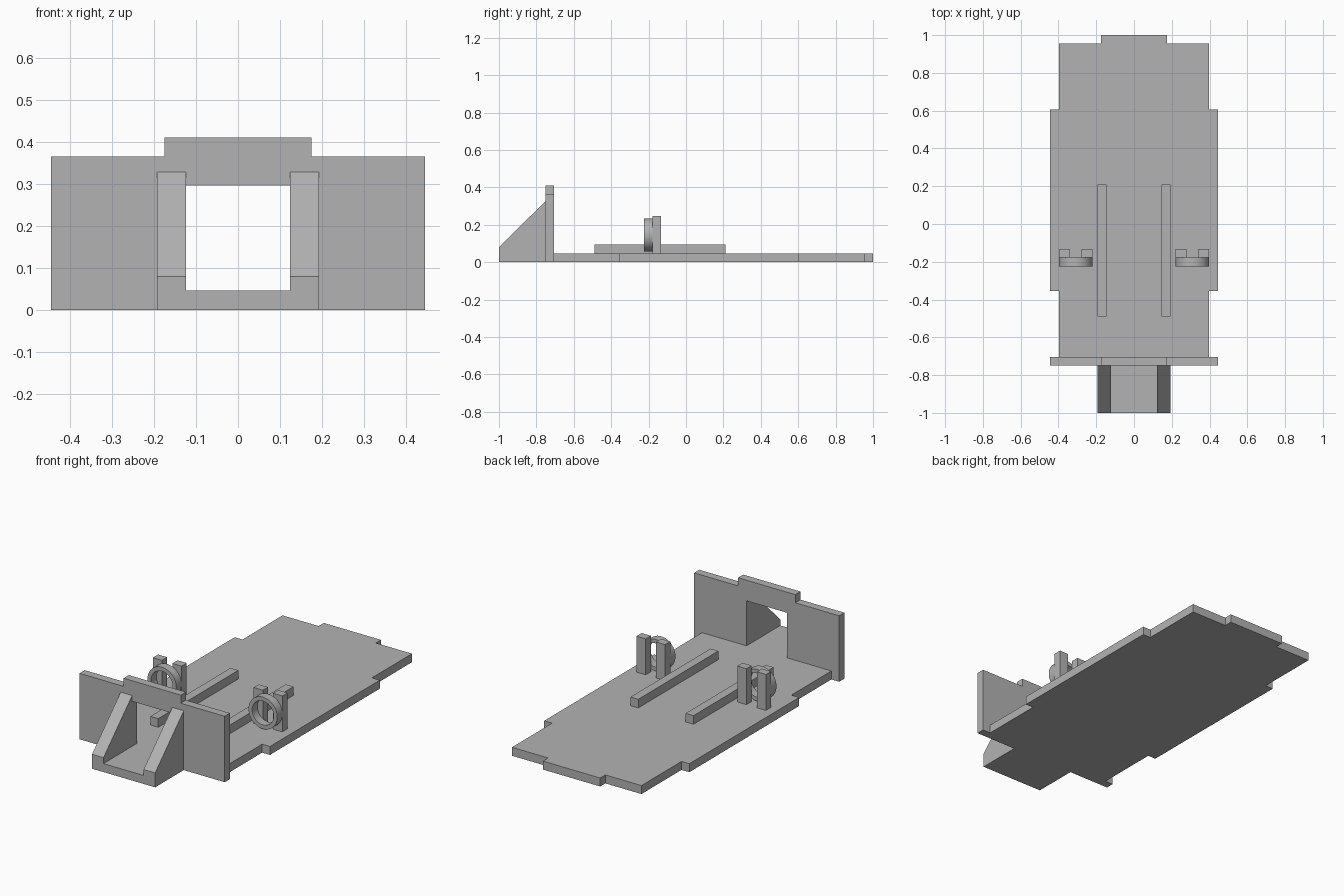
import bpy, bmesh, math
from mathutils import Vector

cube = bpy.data.objects.get("Cube")
if cube:
    bpy.data.objects.remove(cube, do_unlink=True)

GREY = (0.45, 0.45, 0.45, 1)
mat = bpy.data.materials.new("plain grey")
mat.use_nodes = True
mat.diffuse_color = GREY
mat.node_tree.nodes["Principled BSDF"].inputs["Base Color"].default_value = GREY

# Where the profile coordinates (u, v) and depth w go for each extrusion axis
PLACE = {
    "X": lambda u, v, w: Vector((w, u, v)),
    "Y": lambda u, v, w: Vector((u, w, v)),
    "Z": lambda u, v, w: Vector((u, v, w)),
}


def prism(name, axis, start, end, *loops):
    """Extrude an outline, with further loops as holes, along an axis."""
    place = PLACE[axis]
    bm = bmesh.new()
    edges = []
    for loop in loops:
        verts = [bm.verts.new(place(u, v, start)) for u, v in loop]
        edges += [bm.edges.new((a, b)) for a, b in zip(verts, verts[1:] + verts[:1])]
    if len(loops) == 1:
        bm.faces.new(verts)
    else:
        bmesh.ops.triangle_fill(bm, edges=edges, use_beauty=True)
    new = bmesh.ops.extrude_face_region(bm, geom=bm.faces[:])["geom"]
    moved = [g for g in new if isinstance(g, bmesh.types.BMVert)]
    bmesh.ops.translate(bm, verts=moved, vec=place(0, 0, end - start))
    bmesh.ops.recalc_face_normals(bm, faces=bm.faces[:])
    mesh = bpy.data.meshes.new(name)
    bm.to_mesh(mesh)
    bm.free()
    mesh.materials.append(mat)
    obj = bpy.data.objects.new(name, mesh)
    bpy.context.collection.objects.link(obj)
    return obj


def rect(u0, u1, v0, v1):
    return [(u0, v0), (u1, v0), (u1, v1), (u0, v1)]


def mirrored(half):
    return half + [(-u, v) for u, v in reversed(half)]


def circle(cu, cv, r, n=48):
    angles = [2 * math.pi * i / n for i in range(n)]
    return [(cu + r * math.cos(a), cv + r * math.sin(a)) for a in angles]


FLOOR = 0.047
BACK, FRONT = -0.705, -0.75   # faces of the upright panel

# Stepped base plate and the tongue in front of the panel
prism("base_plate", "Z", 0, FLOOR, mirrored([
    (0.396, BACK), (0.396, -0.355), (0.444, -0.355), (0.444, 0.605),
    (0.396, 0.605), (0.396, 0.955), (0.175, 0.955), (0.175, 1.0)]))
prism("front_tongue", "Z", 0, FLOOR, rect(-0.123, 0.123, -1, FRONT))

# Upright panel with raised centre and opening
prism("upright_panel", "Y", FRONT, BACK,
      mirrored([(0.444, 0), (0.444, 0.365), (0.175, 0.365), (0.175, 0.41)]),
      rect(-0.123, 0.123, FLOOR, 0.296))

for side, s in (("left", 1), ("right", -1)):
    # Sloped brace
    prism(side + "_brace", "X", s * 0.123, s * 0.193,
          [(-1, 0), (FRONT, 0), (FRONT, 0.328), (-1, 0.08)])
    # Long rail on the plate
    prism(side + "_rail", "X", s * 0.145, s * 0.193, rect(-0.49, 0.21, FLOOR, 0.095))
    # Ring held by two posts
    for part, x0, x1 in (("inner", 0.221, 0.277), ("outer", 0.34, 0.396)):
        prism(f"{side}_{part}_post", "X", s * x0, s * x1,
              rect(-0.178, -0.133, FLOOR, 0.246))
    ring = prism(side + "_ring", "Y", -0.224, -0.178,
                 circle(s * 0.309, 0.146, 0.088), circle(s * 0.309, 0.146, 0.066))
    bpy.context.view_layer.objects.active = ring
    ring.select_set(True)
    bpy.ops.object.shade_smooth_by_angle(angle=math.radians(30))
    ring.select_set(False)
